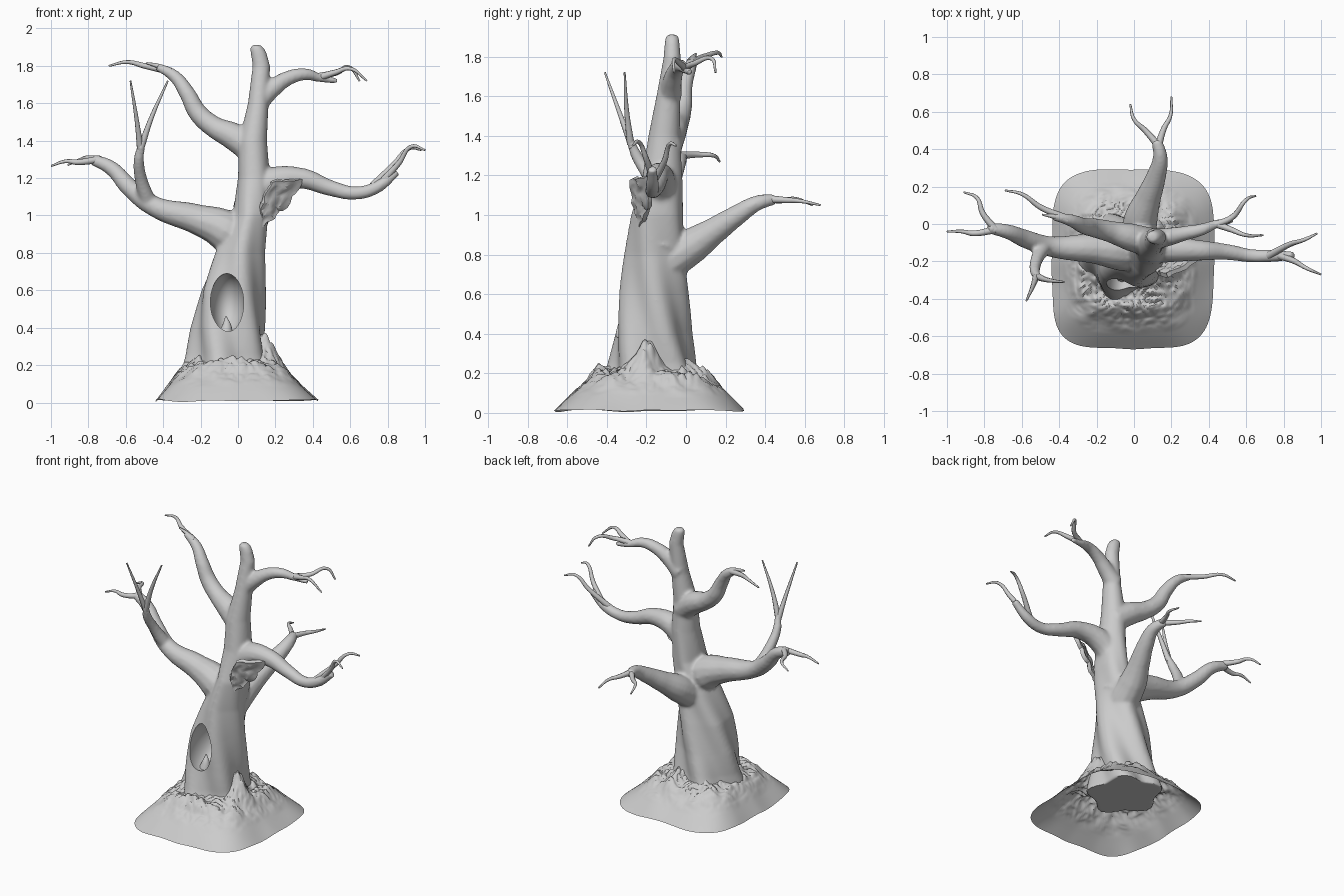
import bpy, bmesh, math
from mathutils import Vector, noise

if "Cube" in bpy.data.objects:
    bpy.data.objects.remove(bpy.data.objects["Cube"])

grey = bpy.data.materials.new("stone_grey")
grey.use_nodes = True
colour = (0.6, 0.6, 0.6, 1)
grey.diffuse_color = colour
grey.node_tree.nodes["Principled BSDF"].inputs["Base Color"].default_value = colour


def select(objs):
    bpy.ops.object.select_all(action="DESELECT")
    for o in objs:
        o.select_set(True)
    bpy.context.view_layer.objects.active = objs[0]


def finish(obj, angle=60):
    obj.data.materials.clear()
    obj.data.materials.append(grey)
    select([obj])
    bpy.ops.object.shade_smooth_by_angle(angle=math.radians(angle))


def mesh_object(name, bm):
    bmesh.ops.recalc_face_normals(bm, faces=bm.faces)
    mesh = bpy.data.meshes.new(name)
    bm.to_mesh(mesh)
    bm.free()
    obj = bpy.data.objects.new(name, mesh)
    bpy.context.collection.objects.link(obj)
    return obj


def limb(name, points, sides=4):
    """Tapered smooth tube through (x, y, z, radius) points."""
    curve = bpy.data.curves.new(name, "CURVE")
    curve.dimensions = "3D"
    curve.bevel_depth = 1
    curve.bevel_resolution = sides
    curve.resolution_u = 8
    curve.use_fill_caps = True
    spline = curve.splines.new("BEZIER")
    spline.bezier_points.add(len(points) - 1)
    for bp, (x, y, z, r) in zip(spline.bezier_points, points):
        bp.co = (x, y, z)
        bp.radius = r
        bp.handle_left_type = bp.handle_right_type = "AUTO"
    obj = bpy.data.objects.new(name, curve)
    bpy.context.collection.objects.link(obj)
    select([obj])
    bpy.ops.object.convert(target="MESH")
    return bpy.context.object


def loft(bm, rings, cap=True):
    rows = [[bm.verts.new(p) for p in ring] for ring in rings]
    n = len(rows[0])
    for a, b in zip(rows, rows[1:]):
        for i in range(n):
            j = (i + 1) % n
            bm.faces.new((a[i], a[j], b[j], b[i]))
    if cap:
        bm.faces.new(rows[0])
        bm.faces.new(rows[-1])


# Trunk: twisted, lobed sections (z, centre x, centre y, radius x, radius y)
stations = [(.15, -.065, -.17, .22, .235), (.25, -.06, -.17, .2, .21),
            (.4, -.05, -.17, .19, .187), (.6, -.03, -.165, .168, .17),
            (.8, .01, -.155, .13, .15), (1, .07, -.145, .095, .13),
            (1.2, .085, -.12, .085, .1), (1.4, .08, -.11, .075, .08),
            (1.6, .108, -.09, .055, .06), (1.8, .125, -.07, .047, .043),
            (1.87, .11, -.07, .043, .038), (1.9, .1, -.07, .036, .033),
            (1.915, .098, -.07, .018, .016)]
rings = []
for a, b in zip(stations, stations[1:]):
    for k in range(6):
        z, cx, cy, rx, ry = Vector(a).lerp(Vector(b), k / 6)
        ring = []
        for i in range(60):
            t = math.tau * i / 60
            crest = math.radians(-48 - 94 * (z - .4))
            s = 1 + .1 * max(0, 1.35 - z) * math.cos(5 * (t - crest))
            ring.append((cx + rx * s * math.cos(t), cy + ry * s * math.sin(t), z))
        rings.append(ring)
bm = bmesh.new()
loft(bm, rings)
trunk = mesh_object("trunk", bm)

# Main branches, fused into the trunk
branches = [
    [(.08, -.14, .78, .1), (-.07, -.14, .92, .112), (-.22, -.13, .98, .082), (-.45, -.12, 1.05, .055),
     (-.58, -.08, 1.15, .05), (-.68, -.04, 1.255, .04), (-.78, -.02, 1.3, .03)],
    [(-.48, -.12, 1.07, .045), (-.52, -.19, 1.2, .034), (-.53, -.25, 1.3, .029), (-.51, -.29, 1.4, .018)],
    [(.09, -.1, 1.34, .08), (-.02, -.07, 1.42, .075), (-.13, -.04, 1.475, .058), (-.215, -.02, 1.55, .052),
     (-.27, -.01, 1.65, .044), (-.34, .02, 1.745, .034), (-.43, .04, 1.795, .022)],
    [(.1, -.08, 1.6, .06), (.18, -.07, 1.675, .05), (.27, -.05, 1.735, .04), (.36, -.03, 1.755, .033),
     (.44, 0, 1.735, .024), (.53, .02, 1.72, .015)],
    [(.06, -.13, 1.08, .09), (.17, -.13, 1.175, .078), (.33, -.14, 1.2, .057), (.5, -.15, 1.145, .043),
     (.63, -.17, 1.12, .036), (.74, -.17, 1.15, .034), (.85, -.17, 1.235, .024)],
    [(.02, -.08, .77, .1), (.04, .04, .85, .09), (.08, .15, .925, .068), (.12, .26, 1.0, .053),
     (.14, .36, 1.06, .04), (.12, .45, 1.08, .028)],
]
select([trunk] + [limb("branch", p) for p in branches])
bpy.ops.object.join()
remesh = trunk.modifiers.new("fuse", "REMESH")
remesh.mode = "VOXEL"
remesh.voxel_size = .01
soften = trunk.modifiers.new("soften", "SMOOTH")
soften.factor = .5
soften.iterations = 8

# Oval hollow in the front of the trunk
bpy.ops.mesh.primitive_uv_sphere_add(segments=40, ring_count=24, location=(-.057, -.29, .53))
cutter = bpy.context.object
cutter.name = "hollow_cutter"
cutter.scale = (.092, .16, .16)
cutter.hide_render = True
cut = trunk.modifiers.new("hollow", "BOOLEAN")
cut.operation = "DIFFERENCE"
cut.object = cutter
select([trunk])
for m in [m.name for m in trunk.modifiers]:
    bpy.ops.object.modifier_apply(modifier=m)
bpy.data.objects.remove(cutter)
finish(trunk, 45)

# Thin twigs at the branch ends
twigs = [
    [(-.74, -.03, 1.3), (-.86, -.05, 1.285), (-.92, -.04, 1.29), (-1, -.04, 1.265)],
    [(-.74, -.03, 1.3), (-.81, .06, 1.305), (-.84, .14, 1.3), (-.91, .17, 1.27)],
    [(-.52, -.27, 1.34), (-.54, -.33, 1.5), (-.575, -.41, 1.72)],
    [(-.52, -.28, 1.36), (-.46, -.3, 1.53), (-.375, -.31, 1.72)],
    [(-.36, .03, 1.77), (-.5, .09, 1.8), (-.6, .16, 1.82), (-.69, .18, 1.8)],
    [(-.36, .02, 1.77), (-.43, .04, 1.8), (-.49, .05, 1.815)],
    [(.42, -.01, 1.74), (.53, .04, 1.765), (.6, .13, 1.79), (.65, .15, 1.72)],
    [(.44, 0, 1.74), (.52, -.03, 1.765), (.6, -.06, 1.785), (.69, -.06, 1.72)],
    [(.72, -.17, 1.16), (.83, -.11, 1.27), (.92, -.08, 1.36), (.98, -.05, 1.35)],
    [(.78, -.17, 1.19), (.86, -.2, 1.28), (.93, -.24, 1.37), (1, -.27, 1.35)],
    [(.13, .42, 1.08), (.06, .5, 1.075), (0, .56, 1.08), (-.02, .64, 1.05)],
    [(.13, .42, 1.08), (.16, .51, 1.075), (.195, .58, 1.07), (.2, .68, 1.05)],
]
for i, path in enumerate(twigs):
    last = len(path) - 1
    tapered = [(*p, .02 - .015 * k / last) for k, p in enumerate(path)]
    finish(limb(f"twig_{i + 1}", tapered, 2))

# Earth mound: open shell, lumpy towards the trunk
profile = [(0, 0), (.3, .1), (.55, .175), (.75, .205), (1, .24)]


def mound_height(t):
    for (t0, h0), (t1, h1) in zip(profile, profile[1:]):
        if t <= t1:
            return h0 + (h1 - h0) * (t - t0) / (t1 - t0)
    return profile[-1][1]


rings = []
for k in range(57):
    t = k / 56
    ring = []
    for i in range(180):
        a = math.tau * i / 180
        c, s = math.cos(a), math.sin(a)
        square = (abs(c) ** 4 + abs(s) ** 4) ** -.25
        square *= 1 + .04 * noise.noise(Vector((c * 2, s * 2, 5)))
        x = (1 - t) * (-.005 + .435 * c * square) + t * (-.05 + .13 * c)
        y = (1 - t) * (-.19 + .48 * s * square) + t * (-.17 + .14 * s)
        p = Vector((x, y, 0))
        z = mound_height(t) + .012 * (1 + noise.noise(p * 5))
        # Tall clump of earth against the left side of the trunk
        z += .12 * math.exp(-(x - .14) ** 2 / .006 - (y + .2) ** 2 / .004)
        rough = min(1, max(0, t - .22) * 2.5)
        z += rough * (.045 * noise.noise(p * 10) + .035 * abs(noise.noise(p * 26)))
        ring.append((x, y, max(0, z)))
    rings.append(ring)
bm = bmesh.new()
loft(bm, rings, cap=False)
finish(mesh_object("earth_mound", bm), 40)

# Torn bark flap under the left branch
bm = bmesh.new()
corners = [(.125, -.24, .93), (.13, -.27, 1.06), (.18, -.29, 1.18), (.36, -.19, 1.19), (.26, -.19, 1.05)]
outline = [bm.verts.new(p) for p in corners]
centre = bm.verts.new((.21, -.24, 1.09))
for i in range(5):
    bm.faces.new((outline[i], outline[(i + 1) % 5], centre))
bmesh.ops.subdivide_edges(bm, edges=bm.edges, cuts=7, use_grid_fill=True)
for v in bm.verts:
    v.co += .014 * noise.noise_vector(v.co * 25)
flap = mesh_object("torn_bark", bm)
thick = flap.modifiers.new("thickness", "SOLIDIFY")
thick.thickness = .025
select([flap])
bpy.ops.object.modifier_apply(modifier="thickness")
finish(flap, 30)

# Small splinter standing in the hollow
finish(limb("splinter", [(-.07, -.27, .34, .05), (-.06, -.27, .41, .025), (-.065, -.26, .46, .004)]))
